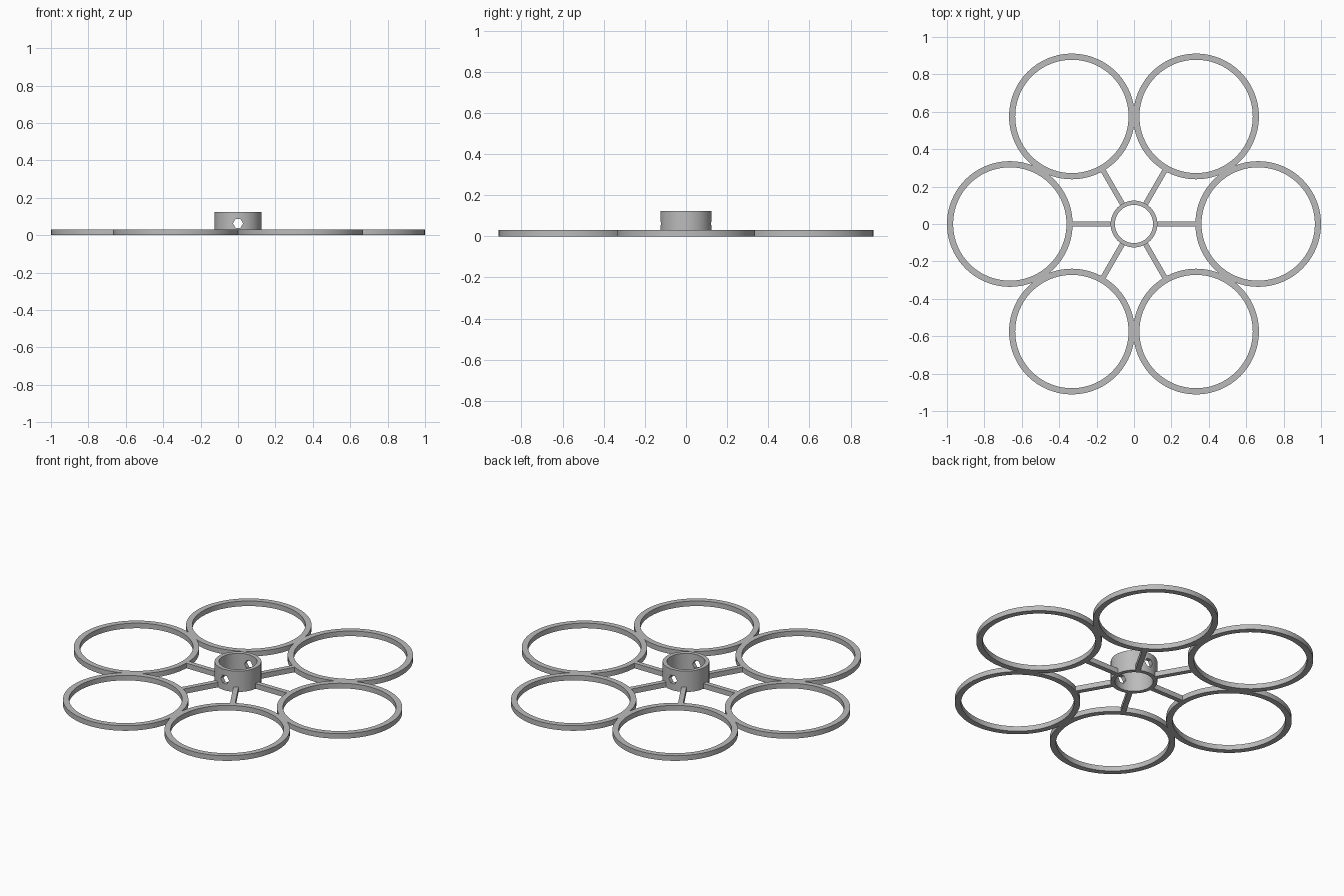
import bpy, bmesh, math
from mathutils import Matrix, Vector

if "Cube" in bpy.data.objects:
    bpy.data.objects.remove(bpy.data.objects["Cube"])

ARMS = 6
RING_DIST, RING_OUT, RING_IN = 0.664, 0.336, 0.303
HUB_OUT, HUB_IN, HUB_H = 0.125, 0.102, 0.123
PLATE_H = 0.03

grey = bpy.data.materials.new("plain_grey")
grey.use_nodes = True
colour = (0.5, 0.5, 0.5, 1)
grey.diffuse_color = colour
grey.node_tree.nodes["Principled BSDF"].inputs["Base Color"].default_value = colour


def finish(name, bm):
    bmesh.ops.recalc_face_normals(bm, faces=bm.faces)
    mesh = bpy.data.meshes.new(name)
    bm.to_mesh(mesh)
    bm.free()
    mesh.materials.append(grey)
    obj = bpy.data.objects.new(name, mesh)
    bpy.context.collection.objects.link(obj)
    return obj


def tube(name, outer, inner, height, sides, centre=(0, 0)):
    """Square-section ring standing on the ground."""
    bm = bmesh.new()
    section = [(inner, 0), (outer, 0), (outer, height), (inner, height)]
    loops = []
    for i in range(sides):
        a = math.tau * i / sides
        loops.append([bm.verts.new((centre[0] + r * math.cos(a),
                                    centre[1] + r * math.sin(a), z))
                      for r, z in section])
    for i, here in enumerate(loops):
        there = loops[(i + 1) % sides]
        for j in range(4):
            k = (j + 1) % 4
            bm.faces.new((here[j], there[j], there[k], here[k]))
    return finish(name, bm)


def smooth(obj):
    bpy.ops.object.select_all(action='DESELECT')
    obj.select_set(True)
    bpy.context.view_layer.objects.active = obj
    bpy.ops.object.shade_smooth_by_angle(angle=math.radians(30))


# Hub collar with a hexagonal pin hole running front to back
hub = tube("hub_collar", HUB_OUT, HUB_IN, HUB_H, 64)
bm = bmesh.new()
bmesh.ops.create_cone(bm, cap_ends=True, segments=6, radius1=0.027, radius2=0.027, depth=0.5,
                      matrix=Matrix.Translation((0, 0, 0.063))
                      @ Matrix.Rotation(math.pi / 2, 4, 'X')
                      @ Matrix.Rotation(math.pi / 2, 4, 'Z'))
cutter = finish("pin_hole_cutter", bm)
cutter.hide_render = True
cut = hub.modifiers.new("pin_hole", 'BOOLEAN')
cut.operation = 'DIFFERENCE'
cut.object = cutter
cut.solver = 'EXACT'
bpy.context.view_layer.objects.active = hub
bpy.ops.object.modifier_apply(modifier=cut.name)
bpy.data.objects.remove(cutter)
smooth(hub)

# Six rings, each tied to the hub by a straight spoke
start, end = HUB_OUT - 0.01, RING_DIST - RING_OUT + 0.015
for n in range(ARMS):
    angle = math.tau * n / ARMS
    centre = (RING_DIST * math.cos(angle), RING_DIST * math.sin(angle))
    smooth(tube(f"outer_ring_{n + 1}", RING_OUT, RING_IN, PLATE_H, 80, centre))

    bm = bmesh.new()
    bmesh.ops.create_cube(bm, size=1)
    bmesh.ops.scale(bm, vec=Vector((end - start, 0.028, PLATE_H)), verts=bm.verts)
    bmesh.ops.translate(bm, vec=Vector(((start + end) / 2, 0, PLATE_H / 2)), verts=bm.verts)
    bmesh.ops.rotate(bm, cent=(0, 0, 0), matrix=Matrix.Rotation(angle, 3, 'Z'), verts=bm.verts)
    finish(f"spoke_{n + 1}", bm)
